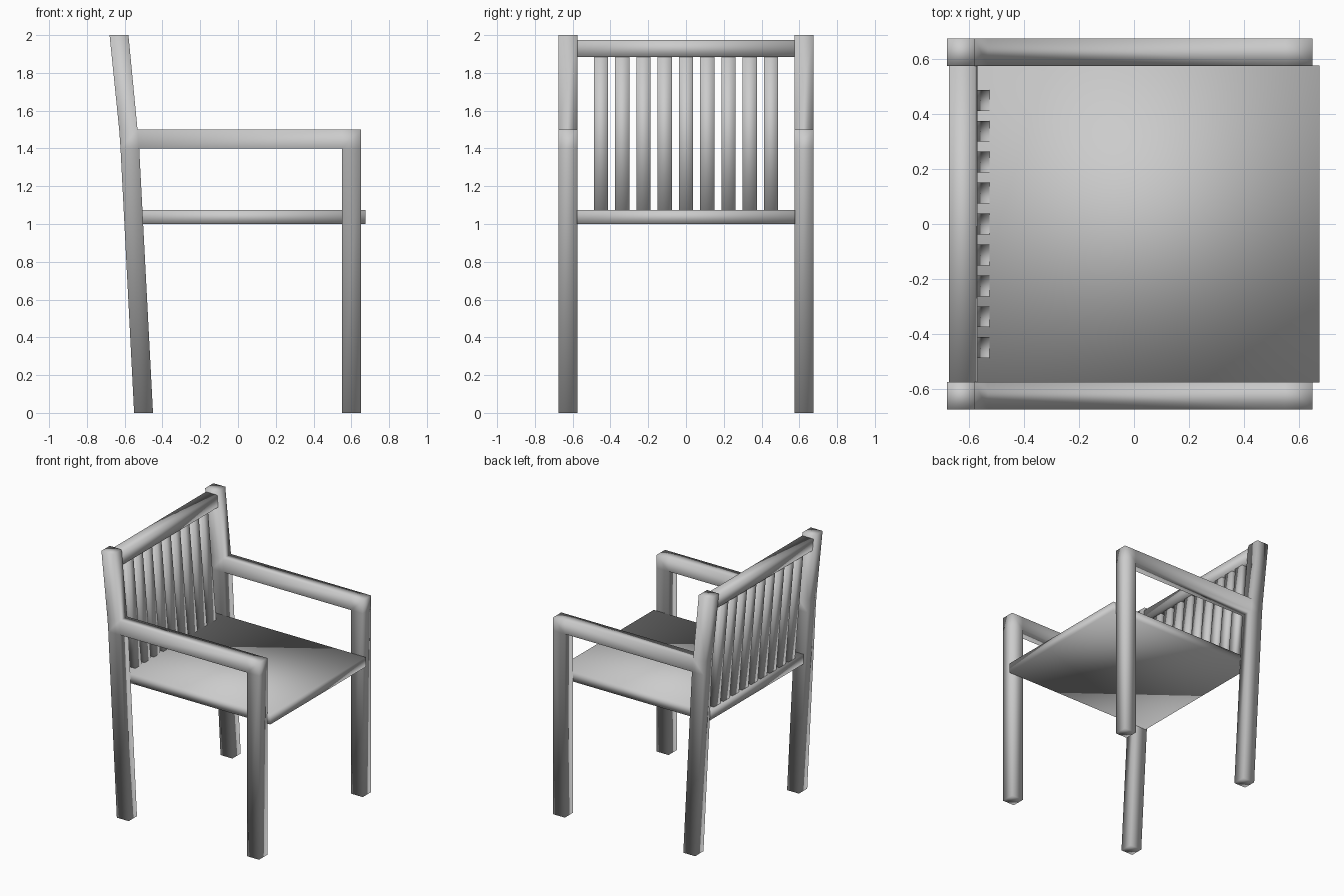
import bpy, bmesh

if "Cube" in bpy.data.objects:
    bpy.data.objects.remove(bpy.data.objects["Cube"])


def slab(name, pts, quads, y0, y1):
    """Extrude a side profile (x, z), split into quads, from y0 to y1."""
    bm = bmesh.new()
    vs = [bm.verts.new((x, y0, z)) for x, z in pts]
    for q in quads:
        bm.faces.new([vs[i] for i in q])
    ext = bmesh.ops.extrude_face_region(bm, geom=bm.faces[:], use_keep_orig=True)
    moved = [g for g in ext["geom"] if isinstance(g, bmesh.types.BMVert)]
    bmesh.ops.translate(bm, verts=moved, vec=(0, y1 - y0, 0))
    bmesh.ops.recalc_face_normals(bm, faces=bm.faces[:])
    for f in bm.faces:
        f.smooth = True          # original is softly shaded over boxy shapes
    me = bpy.data.meshes.new(name)
    bm.to_mesh(me)
    bm.free()
    ob = bpy.data.objects.new(name, me)
    bpy.context.collection.objects.link(ob)
    return ob


QUAD = [(0, 1, 2, 3)]

# Side frames: raked back leg, armrest and front leg in one piece
frame = [(-0.55, 0), (-0.45, 0), (-0.523, 1.4), (-0.622, 1.4),
         (-0.532, 1.5), (-0.629, 1.5), (-0.58, 2), (-0.68, 2),
         (0.55, 1.4), (0.65, 1.4), (0.65, 1.5), (0.55, 1.5),
         (0.55, 0), (0.65, 0)]
frame_quads = [(0, 1, 2, 3), (3, 2, 4, 5), (5, 4, 6, 7),
               (2, 8, 11, 4), (8, 9, 10, 11), (12, 13, 9, 8)]
for side, y in (("left", 0.575), ("right", -0.675)):
    slab(f"{side}_frame", frame, frame_quads, y, y + 0.1)

# Seat board
slab("seat", [(-0.59, 1.0), (0.675, 1.0), (0.675, 1.073), (-0.59, 1.073)],
     QUAD, -0.576, 0.576)

# Top rail of the backrest, leaning with the legs
slab("top_rail", [(-0.665, 1.885), (-0.57, 1.885), (-0.578, 1.975), (-0.673, 1.975)],
     QUAD, -0.577, 0.577)

# Nine back slats
for i in range(9):
    y = (i - 4) * 0.1125
    slab(f"back_slat_{i + 1}",
         [(-0.577, 1.06), (-0.524, 1.06), (-0.596, 1.9), (-0.649, 1.9)],
         QUAD, y - 0.038, y + 0.038)
